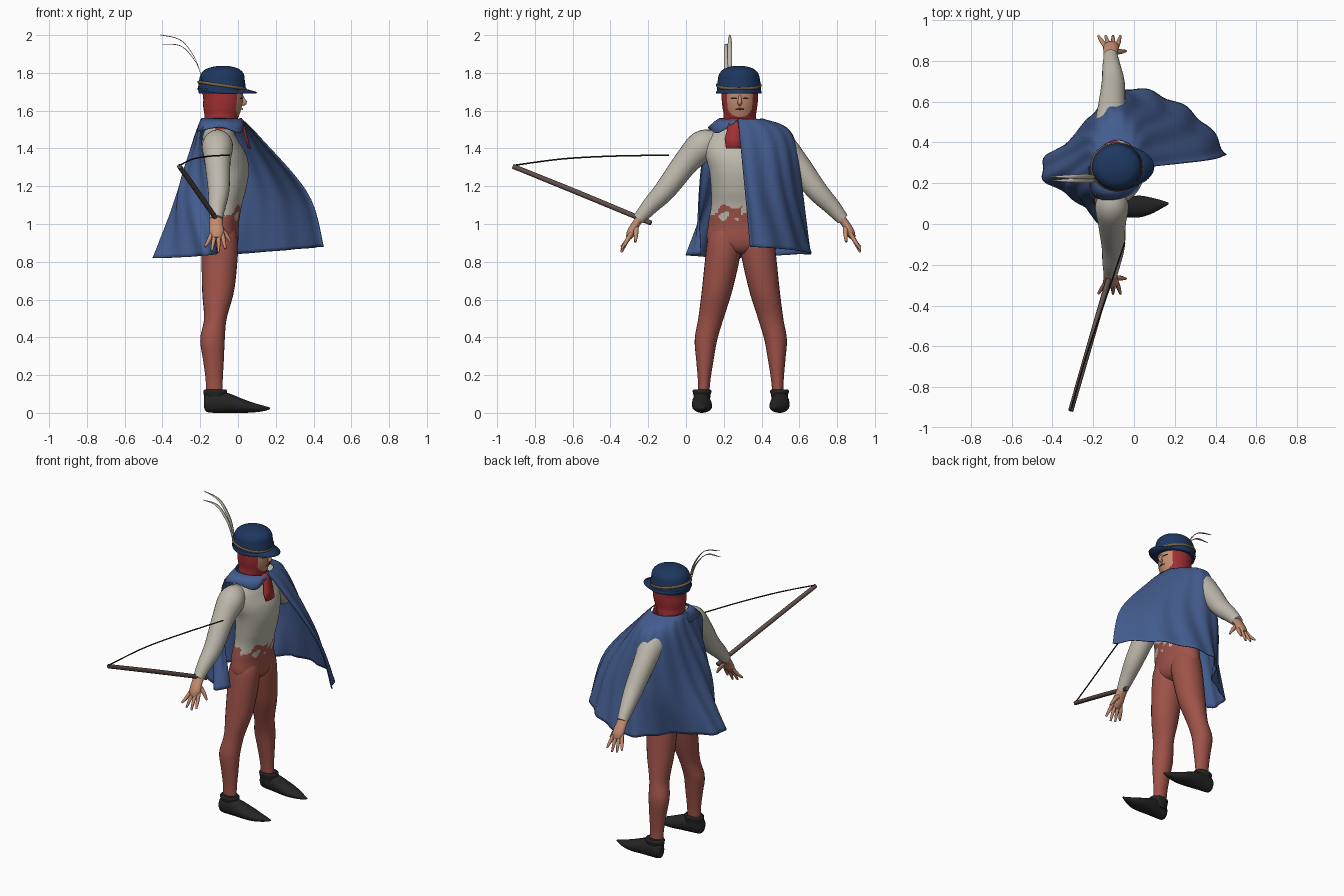
import bpy, bmesh, math
from mathutils import Vector

MID = 0.29  # symmetry plane of the body (y)


def mat(name, r, g, b):
    m = bpy.data.materials.new(name)
    m.diffuse_color = (r, g, b, 1)
    return m


CAPE = mat("cape blue", 0.058, 0.11, 0.28)
HAT = mat("hat navy", 0.013, 0.038, 0.115)
SHIRT = mat("linen", 0.51, 0.48, 0.41)
TIGHTS = mat("tights red", 0.34, 0.085, 0.065)
HOOD = mat("hood red", 0.36, 0.03, 0.035)
SKIN = mat("skin", 0.55, 0.26, 0.16)
BLACK = mat("black leather", 0.018, 0.018, 0.018)
WOOD = mat("brown wood", 0.115, 0.08, 0.07)
GOLD = mat("gold trim", 0.19, 0.125, 0.05)


def smooth(rows, n):
    """Resample control rows to n rows with a Catmull-Rom spline."""
    out, last = [], len(rows) - 1
    for k in range(n):
        t = k / (n - 1) * last
        i = min(int(t), last - 1)
        f = t - i
        p = [rows[max(0, min(last, j))] for j in (i - 1, i, i + 1, i + 2)]
        out.append(tuple(0.5 * (2 * b + (c - a) * f + (2 * a - 5 * b + 4 * c - d) * f * f
                                + (3 * b - a - 3 * c + d) * f ** 3) for a, b, c, d in zip(*p)))
    return out


def ring(c, u, v, n):
    c, u, v = Vector(c), Vector(u), Vector(v)
    return [c + u * math.cos(2 * math.pi * i / n) + v * math.sin(2 * math.pi * i / n) for i in range(n)]


def loft(name, rings, mats, closed=True, rule=None, thick=0):
    bm = bmesh.new()
    vs = [[bm.verts.new(p) for p in r] for r in rings]
    n = len(vs[0])
    for a, b in zip(vs, vs[1:]):
        for i in range(n if closed else n - 1):
            j = (i + 1) % n
            bm.faces.new((a[i], a[j], b[j], b[i]))
    if closed:
        bm.faces.new(vs[0])
        bm.faces.new(vs[-1])
    bmesh.ops.recalc_face_normals(bm, faces=bm.faces)
    for f in bm.faces:
        f.smooth = len(f.verts) == 4
        if rule:
            f.material_index = rule(f.calc_center_median())
    me = bpy.data.meshes.new(name)
    bm.to_mesh(me)
    bm.free()
    for m in mats:
        me.materials.append(m)
    ob = bpy.data.objects.new(name, me)
    bpy.context.collection.objects.link(ob)
    if thick:
        s = ob.modifiers.new("thickness", 'SOLIDIFY')
        s.thickness = thick
        s.offset = 0
    return ob


def tower(name, rows, n, steps, mats, yc=MID, rule=None):
    """Vertical loft: rows of z, x centre, x radius, y radius."""
    rows = smooth(rows, steps)
    return loft(name, [ring((x, yc, z), (a, 0, 0), (0, b, 0), n) for z, x, a, b in rows], mats, rule=rule)


def tube(name, rows, n, steps, m, flat=1):
    """Loft along a path: rows of x, y, z, radius; flat scales the x-side radius."""
    rows = smooth(rows, steps)
    pts = [Vector(r[:3]) for r in rows]
    rings = []
    for i, r in enumerate(rows):
        t = (pts[min(i + 1, steps - 1)] - pts[max(i - 1, 0)]).normalized()
        v = t.cross(Vector((1, 0, 0.01))).normalized()
        u = v.cross(t)
        rings.append(ring(pts[i], u * r[3] * flat, v * r[3], n))
    return loft(name, rings, [m])


# torso: shirt above, tights below with a patchy ragged waistline, hood cloth at the neck
def waist(c):
    if c.z > 1.5 and c.x > -0.12:
        return 2
    a = math.atan2(c.y - MID, c.x + 0.09)
    patch = math.sin(4 * a + 50 * c.z) + math.sin(9 * a - 80 * c.z + 1) + 0.35
    hem = c.z < 1.028 + 0.012 * math.sin(9 * a) + 0.008 * math.sin(19 * a + 1)
    return 1 if hem or (c.z < 1.09 + 0.012 * math.sin(6 * a) and patch > 0) else 0


tower("torso", [(1.56, -0.09, 0.06, 0.06), (1.52, -0.095, 0.07, 0.09), (1.475, -0.1, 0.085, 0.165),
                (1.43, -0.09, 0.10, 0.20), (1.36, -0.07, 0.117, 0.188), (1.28, -0.06, 0.118, 0.166),
                (1.18, -0.068, 0.11, 0.157), (1.10, -0.08, 0.10, 0.156), (1.0, -0.095, 0.1, 0.172),
                (0.91, -0.095, 0.096, 0.175), (0.86, -0.095, 0.075, 0.10), (0.84, -0.095, 0.04, 0.04)],
      96, 140, [SHIRT, TIGHTS, HOOD], rule=waist)

for s, side in ((1, "right"), (-1, "left")):
    def Y(y):
        return MID + s * (y - MID)

    # leg in tights
    leg = smooth([(1.0, -0.095, 0.218, 0.07, 0.065), (0.94, -0.095, 0.207, 0.09, 0.088),
                  (0.85, -0.096, 0.198, 0.096, 0.093),
                  (0.65, -0.105, 0.165, 0.085, 0.081), (0.5, -0.12, 0.132, 0.06, 0.067),
                  (0.39, -0.135, 0.106, 0.065, 0.06), (0.28, -0.13, 0.1, 0.055, 0.046),
                  (0.17, -0.126, 0.096, 0.045, 0.033), (0.08, -0.125, 0.092, 0.045, 0.03)], 34)
    loft(side + "_leg", [ring((x, Y(y), z), (a, 0, 0), (0, b, 0), 24) for z, x, y, a, b in leg], [TIGHTS])

    # pointed shoe and its ankle cuff
    shoe = smooth([(-0.18, 0.075, 0.018, 0.03, 0.085), (-0.165, 0.075, 0.036, 0.005, 0.105),
                   (-0.11, 0.078, 0.042, 0.0, 0.115), (-0.05, 0.082, 0.05, 0.0, 0.104),
                   (0.03, 0.086, 0.053, 0.0, 0.072), (0.09, 0.09, 0.038, 0.003, 0.051),
                   (0.14, 0.097, 0.018, 0.01, 0.037), (0.17, 0.1, 0.004, 0.02, 0.028)], 24)
    loft(side + "_shoe", [ring((x, Y(y), (lo + hi) / 2), (0, w, 0), (0, 0, (hi - lo) / 2), 20)
                          for x, y, w, lo, hi in shoe], [BLACK])
    tower(side + "_shoe_cuff", [(0.05, -0.12, 0.055, 0.042), (0.09, -0.12, 0.06, 0.044),
                                (0.115, -0.12, 0.063, 0.05), (0.125, -0.12, 0.055, 0.042)], 20, 8, [BLACK], Y(0.085))

    # sleeve
    tube(side + "_sleeve", [(-0.105, Y(0.16), 1.44, 0.055), (-0.108, Y(0.09), 1.415, 0.082),
                            (-0.108, Y(0.0), 1.325, 0.068), (-0.102, Y(-0.11), 1.18, 0.057),
                            (-0.11, Y(-0.19), 1.095, 0.045), (-0.115, Y(-0.25), 1.025, 0.033)], 24, 26, SHIRT)
    # hand: palm, four spread fingers and thumb
    tube(side + "_palm", [(-0.115, Y(-0.235), 1.04, 0.022), (-0.115, Y(-0.265), 1.0, 0.022),
                          (-0.112, Y(-0.29), 0.955, 0.024), (-0.112, Y(-0.305), 0.925, 0.014)], 14, 9, SKIN, 1.6)
    for i in range(4):
        x0, x1 = -0.14 + 0.019 * i, -0.175 + 0.036 * i
        z1 = (0.88, 0.857, 0.85, 0.868)[i]
        tube(side + "_finger_%d" % (i + 1), [(x0, Y(-0.29), 0.95, 0.0115), ((x0 + x1) / 2, Y(-0.315), 0.908, 0.011),
                                             (x1, Y(-0.342), z1, 0.006)], 8, 7, SKIN)
    tube(side + "_thumb", [(-0.10, Y(-0.265), 0.985, 0.015), (-0.065, Y(-0.265), 0.945, 0.012),
                           (-0.04, Y(-0.268), 0.905, 0.006)], 8, 7, SKIN)

# head: hood with a face opening
HC = 0.285


def face(c):
    dy, dz = (c.y - HC) / 0.068, (c.z - 1.655) / 0.088
    return 1 if c.x > -0.06 and dy * dy + abs(dz) ** 3 < 1 else 0


tower("head", [(1.50, -0.09, 0.075, 0.08), (1.545, -0.09, 0.085, 0.087), (1.58, -0.085, 0.093, 0.086),
               (1.62, -0.082, 0.102, 0.092), (1.66, -0.08, 0.104, 0.096), (1.71, -0.082, 0.104, 0.095),
               (1.76, -0.085, 0.07, 0.07)], 72, 60, [HOOD, SKIN], HC, face)
tube("nose", [(0.018, HC, 1.685, 0.006), (0.028, HC, 1.66, 0.009), (0.036, HC, 1.642, 0.012),
              (0.02, HC, 1.632, 0.008)], 10, 8, SKIN)


def feature(name, pts, m):
    """Thin strip laid on the face: rows of sideways offset, z, half height."""
    tube(name, [(-0.08 + 0.103 * math.sqrt(1 - (dy / 0.095) ** 2), HC + dy, z, h) for dy, z, h in pts], 8, 8, m, 0.6)


for s in (1, -1):
    feature("eye", [(s * 0.014, 1.663, 0.003), (s * 0.030, 1.666, 0.005), (s * 0.046, 1.663, 0.003)], BLACK)
    feature("eyebrow", [(s * 0.012, 1.678, 0.003), (s * 0.032, 1.685, 0.004), (s * 0.05, 1.681, 0.003)], BLACK)
feature("mouth", [(-0.022, 1.606, 0.003), (0, 1.609, 0.005), (0.022, 1.606, 0.003)], WOOD)

# hat: rounded crown, front-pointed brim and gold cord
HY = 0.28
tower("hat_crown", [(1.69, -0.085, 0.122, 0.113), (1.72, -0.085, 0.126, 0.117), (1.76, -0.085, 0.121, 0.112),
                    (1.795, -0.083, 0.113, 0.104), (1.82, -0.082, 0.088, 0.08), (1.834, -0.08, 0.045, 0.04),
                    (1.837, -0.08, 0.008, 0.008)], 40, 28, [HAT], HY)


def brim_ring(grow, z):
    pts = []
    for i in range(48):
        a = 2 * math.pi * i / 48
        peak = max(0, math.cos(a)) ** 5
        r = grow * (0.123 + 0.052 * peak * (grow > 1))
        up = 0.02 * max(0, -math.cos(a)) * (grow > 1)
        pts.append(Vector((-0.085 + r * math.cos(a), HY + 0.93 * r * math.sin(a), z + up)))
    return pts


loft("hat_brim", [brim_ring(0.95, 1.691), brim_ring(1.05, 1.692), brim_ring(1.055, 1.699),
                  brim_ring(0.95, 1.718)], [HAT])
cord = [[Vector((-0.085 + r * math.cos(a), HY + 0.93 * r * math.sin(a), z - 0.018 * math.cos(a)))
         for a in (2 * math.pi * i / 48 for i in range(48))]
        for r, z in ((0.12, 1.726), (0.1295, 1.728), (0.1295, 1.739), (0.12, 1.742))]
loft("hat_cord", cord, [GOLD])

# two feathers, thin blades sweeping up and back
for y, path in ((0.213, [(-0.19, 1.76), (-0.22, 1.85), (-0.30, 1.94), (-0.40, 1.95)]),
                (0.232, [(-0.19, 1.76), (-0.225, 1.87), (-0.30, 1.97), (-0.41, 2.0)])):
    rows = smooth([(x, z, w) for (x, z), w in zip(path, (0.005, 0.012, 0.010, 0.002))], 18)
    loft("feather", [[Vector((x, y - w, z)), Vector((x, y, z + 0.002)), Vector((x, y + w, z))]
                     for x, z, w in rows], [SHIRT], closed=False, thick=0.002)

# cape: rings from the neck down to the hem, right edge to left-front edge
controls = [
    [(-0.16, 0.19, 1.54), (-0.195, 0.28, 1.555), (-0.165, 0.37, 1.555), (-0.08, 0.41, 1.555), (0.0, 0.37, 1.555),
     (0.02, 0.275, 1.555)],
    [(-0.195, 0.11, 1.46), (-0.225, 0.27, 1.46), (-0.21, 0.44, 1.47), (-0.1, 0.565, 1.47), (0.04, 0.465, 1.465),
     (0.115, 0.285, 1.46)],
    [(-0.15, 0.07, 1.16), (-0.31, 0.19, 1.15), (-0.29, 0.40, 1.14), (-0.11, 0.612, 1.14), (0.17, 0.53, 1.15),
     (0.37, 0.315, 1.16)],
    [(-0.11, 0.08, 0.84), (-0.16, 0.005, 0.835), (-0.28, 0.115, 0.825), (-0.44, 0.22, 0.82), (-0.42, 0.34, 0.825),
     (-0.25, 0.44, 0.83), (-0.145, 0.59, 0.84), (-0.03, 0.664, 0.84), (0.17, 0.615, 0.855), (0.345, 0.495, 0.87),
     (0.453, 0.34, 0.88)]]
COLS = 90
levels = [smooth(c, COLS) for c in controls]
cols = [smooth([lv[i] for lv in levels], 28) for i in range(COLS)]
cape = []
for k in range(28):
    r = []
    for i in range(COLS):
        p = Vector(cols[i][k])
        out = Vector((p.x + 0.09, p.y - 0.28, 0)).normalized()
        r.append(p + out * 0.009 * (k / 27) * math.sin(i / (COLS - 1) * 2 * math.pi * 11))
    cape.append(r)
loft("cape", cape, [CAPE], closed=False, thick=0.005)

# turned-down collar over the right shoulder
inner = smooth([(-0.19, 0.30, 1.56), (-0.16, 0.20, 1.56), (-0.08, 0.18, 1.558), (0.0, 0.215, 1.555), (0.025, 0.28, 1.55)], 24)
outer = smooth([(-0.22, 0.28, 1.49), (-0.20, 0.14, 1.495), (-0.09, 0.122, 1.512), (0.01, 0.165, 1.482), (0.03, 0.25, 1.53)], 24)
loft("collar", [inner, [(Vector(a) + Vector(b)) / 2 + Vector((0, 0, 0.004)) for a, b in zip(inner, outer)], outer],
     [CAPE], closed=False, thick=0.006)

# hood tail lying on the chest
tail = [(0.012, 0.232, 0.30, 1.56), (0.032, 0.222, 0.30, 1.51), (0.046, 0.205, 0.30, 1.45), (0.06, 0.212, 0.295, 1.40)]
loft("hood_tail", [[Vector((x - 0.003, a, z)), Vector((x + 0.004, (a + b) / 2, z)), Vector((x, b, z))]
                   for x, a, b, z in tail], [HOOD], closed=False, thick=0.008)

# bow stave and its slack string
tube("bow_stave", [(-0.10, -0.185, 1.005, 0.013), (-0.205, -0.55, 1.157, 0.014), (-0.31, -0.915, 1.305, 0.013)], 8, 8, WOOD)
tube("bow_string", [(-0.31, -0.915, 1.31, 0.004), (-0.235, -0.65, 1.345, 0.004), (-0.14, -0.37, 1.36, 0.004),
                    (-0.045, -0.09, 1.364, 0.004)], 8, 20, BLACK)
